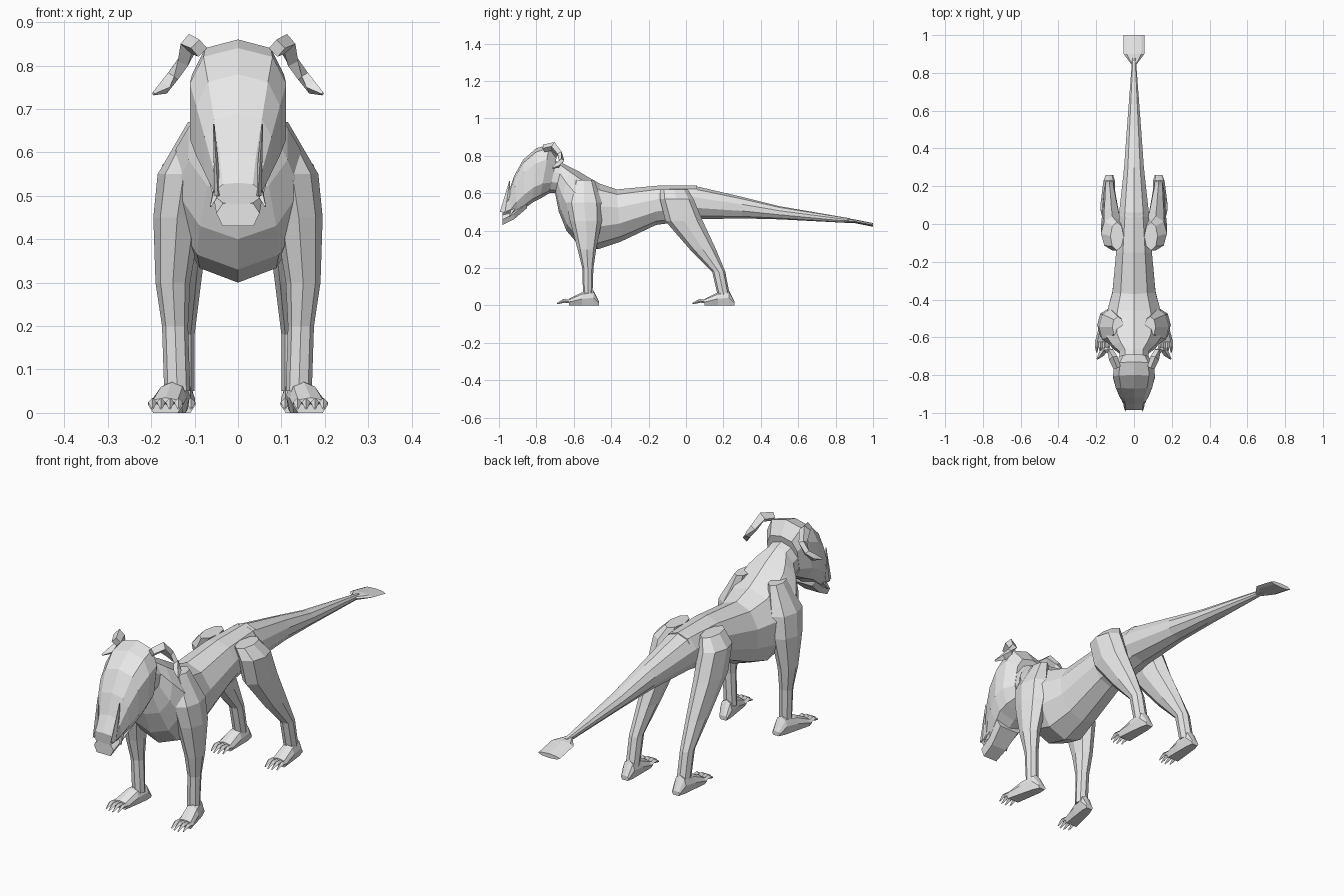
import bpy
import bmesh
from math import sin, cos, tau, copysign
from mathutils import Vector

default_cube = bpy.data.objects.get("Cube")
if default_cube:
    bpy.data.objects.remove(default_cube, do_unlink=True)

# One flat grey for the whole animal
GREY = (.8, .8, .8, 1)
hide = bpy.data.materials.new("plain_grey")
hide.use_nodes = True
hide.diffuse_color = GREY
for node in hide.node_tree.nodes:
    if node.type == "BSDF_PRINCIPLED":
        node.inputs["Base Color"].default_value = GREY


def cross_section(sides, power=1.0, flat_bottom=False):
    """Rounded outline starting at the top; a lower power is squarer."""
    outline = []
    for index in range(sides):
        angle = tau * index / sides
        across, upward = sin(angle), cos(angle)
        across = copysign(abs(across) ** power, across)
        upward = copysign(abs(upward) ** power, upward)
        if flat_bottom and upward < -.1:
            upward = -1
        outline.append((across, upward))
    return outline


BODY = cross_section(10)
HEAD = cross_section(10, power=.7)
LIMB = cross_section(8)
FOOT = cross_section(8, flat_bottom=True)
CLAW = cross_section(4)


def skin(name, loops):
    """Bridge a list of point loops, cap both ends and keep flat faces."""
    bm = bmesh.new()
    rings = [[bm.verts.new(point) for point in loop] for loop in loops]
    for ring, following in zip(rings, rings[1:]):
        for index in range(len(ring)):
            bm.faces.new((ring[index - 1], ring[index],
                          following[index], following[index - 1]))
    bm.faces.new(rings[0])
    bm.faces.new(rings[-1])
    bmesh.ops.recalc_face_normals(bm, faces=bm.faces)
    mesh = bpy.data.meshes.new(name)
    bm.to_mesh(mesh)
    bm.free()
    mesh.materials.append(hide)
    bpy.context.collection.objects.link(bpy.data.objects.new(name, mesh))


def loft(name, section, rows, side=1):
    """Each row: upper (y, z), lower (y, z), half width, centre x."""
    loops = []
    for upper, lower, half_width, centre in rows:
        upper, lower = Vector(upper), Vector(lower)
        loop = []
        for across, upward in section:
            y, z = lower.lerp(upper, (upward + 1) / 2)
            loop.append((side * (centre + half_width * across), y, z))
        loops.append(loop)
    skin(name, loops)


def loft_along_y(name, section, rows):
    """Each row: y, top z, bottom z, half width."""
    loft(name, section, [((y, top), (y, bottom), half_width, 0)
                         for y, top, bottom, half_width in rows])


def loft_leg(name, rows, side):
    """Each row: front y, back y, z, half width, centre x."""
    loft(name, LIMB, [((front, z), (back, z), half_width, centre)
                      for front, back, z, half_width, centre in rows], side)


def spike(name, path, radii, side):
    """Four-sided tube of varying radius along a path of points."""
    points = [Vector((side * x, y, z)) for x, y, z in path]
    loops = []
    for index, (point, radius) in enumerate(zip(points, radii)):
        ahead = points[min(index + 1, len(points) - 1)]
        behind = points[max(index - 1, 0)]
        along = ahead - behind
        sideways = along.cross(Vector((0, 0, 1))).normalized()
        over = sideways.cross(along).normalized()
        loops.append([point + radius * (sideways * across + over * upward)
                      for across, upward in CLAW])
    skin(name, loops)


def build_foot(name, heel, centre, splay, side):
    """Flat-soled foot reaching forward from the heel, with four clawed toes."""
    rows = []
    for reach, top, half_width in ((0, .02, .02), (.03, .08, .03),
                                   (.09, .07, .035), (.16, .035, .04)):
        y = heel - reach
        rows.append(((y, top), (y, 0), half_width, centre + splay * reach))
    loft(name, FOOT, rows, side)
    for toe in range(4):
        offset = toe - 1.5
        length = .08 - .01 * abs(offset)
        root = heel - .15
        x = centre + splay * .16 + offset * .02
        spike(f"{name}_toe_{toe + 1}",
              [(x, root, .02), (x, root - length / 2, .025),
               (x, root - length, .01)],
              [.01, .01, .003], side)


# Torso rising into the neck
loft("torso_and_neck", BODY, [
    (upper, lower, half_width, 0) for upper, lower, half_width in (
        ((.06, .64), (.06, .46), .08),
        ((-.15, .64), (-.16, .43), .1),
        ((-.37, .62), (-.35, .34), .12),
        ((-.46, .65), (-.47, .3), .15),
        ((-.53, .69), (-.58, .33), .16),
        ((-.58, .72), (-.64, .4), .15),
        ((-.62, .74), (-.68, .5), .12),
        ((-.66, .76), (-.7, .6), .08),
        ((-.72, .78), (-.76, .6), .08))])

# Long tapering tail with a thin fan at the tip
loft_along_y("tail", BODY, [
    (.04, .64, .46, .085),
    (.3, .58, .465, .055),
    (.5, .53, .46, .04),
    (.88, .465, .44, .01)])
loft_along_y("tail_fan", LIMB, [
    (.84, .465, .445, .01),
    (.9, .46, .44, .055),
    (1, .44, .42, .055)])

# Sloping head and lower jaw
loft("head", HEAD, [
    (upper, lower, half_width, 0) for upper, lower, half_width in (
        ((-.69, .8), (-.73, .6), .08),
        ((-.73, .86), (-.78, .57), .11),
        ((-.8, .84), (-.82, .55), .115),
        ((-.87, .78), (-.86, .52), .1),
        ((-.92, .69), (-.9, .5), .08),
        ((-.95, .6), (-.93, .48), .06),
        ((-.985, .53), (-.98, .48), .05))])
loft_along_y("lower_jaw", FOOT, [
    (-.85, .57, .52, .07),
    (-.92, .52, .46, .055),
    (-.98, .49, .43, .05)])

for side, label in ((1, "left"), (-1, "right")):
    # Curled horn, upright snout fin and small tusk
    spike(label + "_horn",
          [(.09, -.76, .84), (.11, -.71, .85), (.125, -.675, .81),
           (.15, -.665, .775), (.17, -.685, .75), (.195, -.715, .735)],
          [.02, .024, .018, .014, .017, .004], side)
    loft(label + "_snout_fin", CLAW, [
        ((-.945, .665), (-.94, .665), .002, .056),
        ((-.995, .5), (-.94, .5), .008, .046)], side)
    spike(label + "_tusk", [(.045, -.92, .52), (.063, -.945, .475)],
          [.014, .002], side)

    # Front leg from shoulder to wrist
    loft_leg(label + "_front_leg", [
        (-.6, -.49, .67, .03, .085),
        (-.64, -.45, .55, .06, .125),
        (-.62, -.45, .45, .055, .14),
        (-.58, -.48, .3, .04, .15),
        (-.555, -.495, .2, .03, .145),
        (-.55, -.5, .05, .03, .14)], side)
    build_foot(label + "_front_foot", -.465, .135, .2, side)

    # Hind leg from hip to ankle
    loft_leg(label + "_hind_leg", [
        (-.14, .01, .62, .035, .09),
        (-.14, .04, .57, .06, .115),
        (-.11, .09, .45, .055, .12),
        (.02, .16, .3, .04, .125),
        (.14, .21, .18, .03, .13),
        (.17, .235, .05, .03, .13)], side)
    build_foot(label + "_hind_foot", .26, .13, .05, side)
